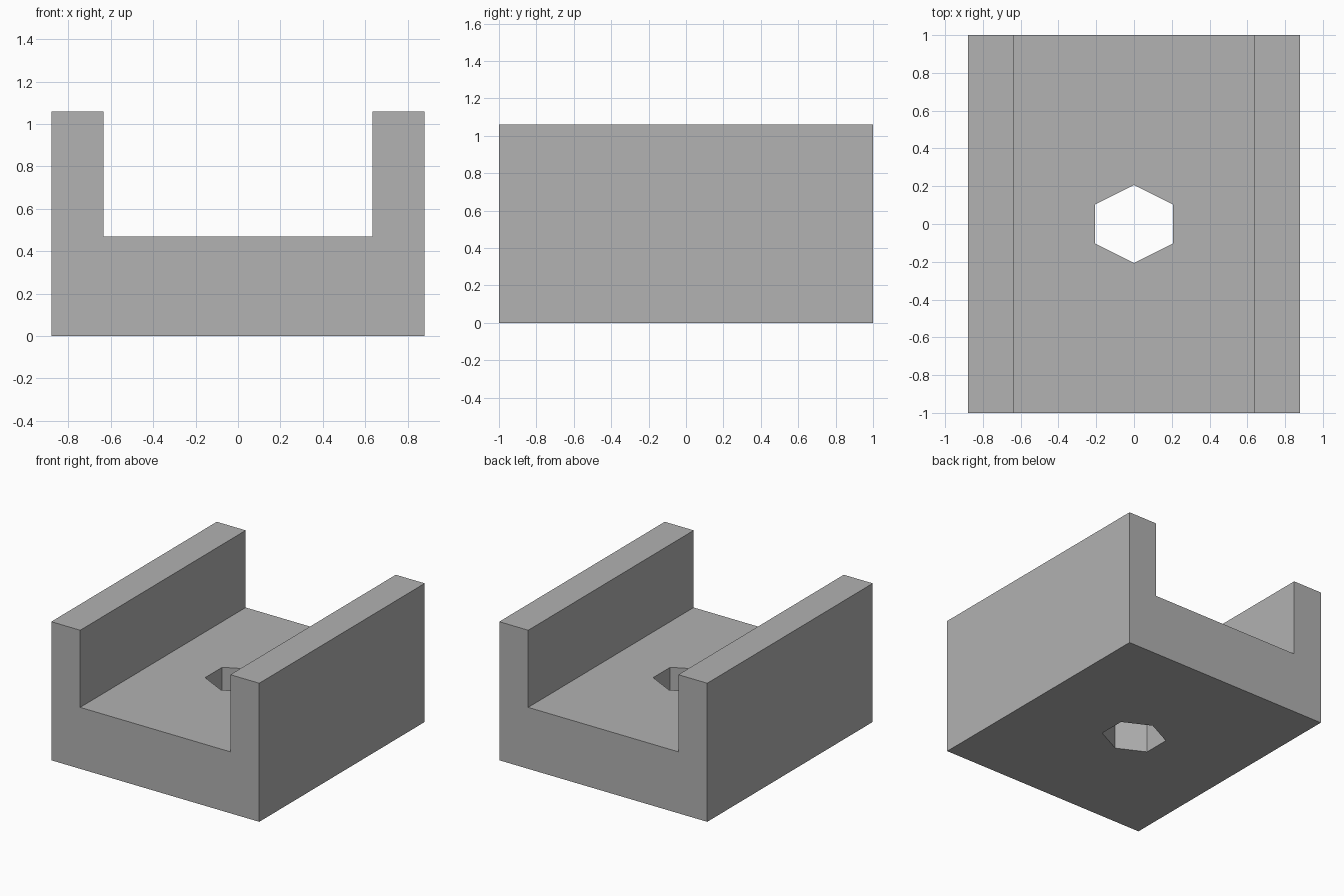
import bpy, bmesh
from math import sin, cos, pi
from mathutils import Vector

cube = bpy.data.objects.get("Cube")
if cube:
    bpy.data.objects.remove(cube, do_unlink=True)

WIDTH, LENGTH, HEIGHT = 1.76, 2.0, 1.06
INNER, FLOOR = 0.635, 0.47
HOLE = 0.206

grey = bpy.data.materials.new("plain_grey")
grey.use_nodes = True
colour = (0.445, 0.445, 0.445, 1)
grey.diffuse_color = colour
grey.node_tree.nodes["Principled BSDF"].inputs["Base Color"].default_value = colour


def prism(name, points, sweep):
    """Extrude a flat outline along a vector."""
    bm = bmesh.new()
    face = bm.faces.new([bm.verts.new(p) for p in points])
    extruded = bmesh.ops.extrude_face_region(bm, geom=[face], use_keep_orig=True)["geom"]
    moved = [v for v in extruded if isinstance(v, bmesh.types.BMVert)]
    bmesh.ops.translate(bm, verts=moved, vec=Vector(sweep))
    bmesh.ops.recalc_face_normals(bm, faces=bm.faces)
    mesh = bpy.data.meshes.new(name)
    bm.to_mesh(mesh)
    bm.free()
    mesh.materials.append(grey)
    obj = bpy.data.objects.new(name, mesh)
    bpy.context.collection.objects.link(obj)
    return obj


# U-shaped channel, mirrored half profile
half = [(WIDTH / 2, 0), (WIDTH / 2, HEIGHT), (INNER, HEIGHT), (INNER, FLOOR)]
outline = half + [(-x, z) for x, z in reversed(half)]
channel = prism("channel_block", [(x, -LENGTH / 2, z) for x, z in outline], (0, LENGTH, 0))

# Six-sided through hole, stretched to equal width and length
stretch = HOLE / cos(pi / 6)
ring = [(stretch * sin(i * pi / 3), HOLE * cos(i * pi / 3), -0.2) for i in range(6)]
cutter = prism("hole_cutter", ring, (0, 0, 1))
cutter.hide_render = True
cutter.hide_viewport = True

cut = channel.modifiers.new("floor_hole", "BOOLEAN")
cut.operation = "DIFFERENCE"
cut.solver = "EXACT"
cut.object = cutter
